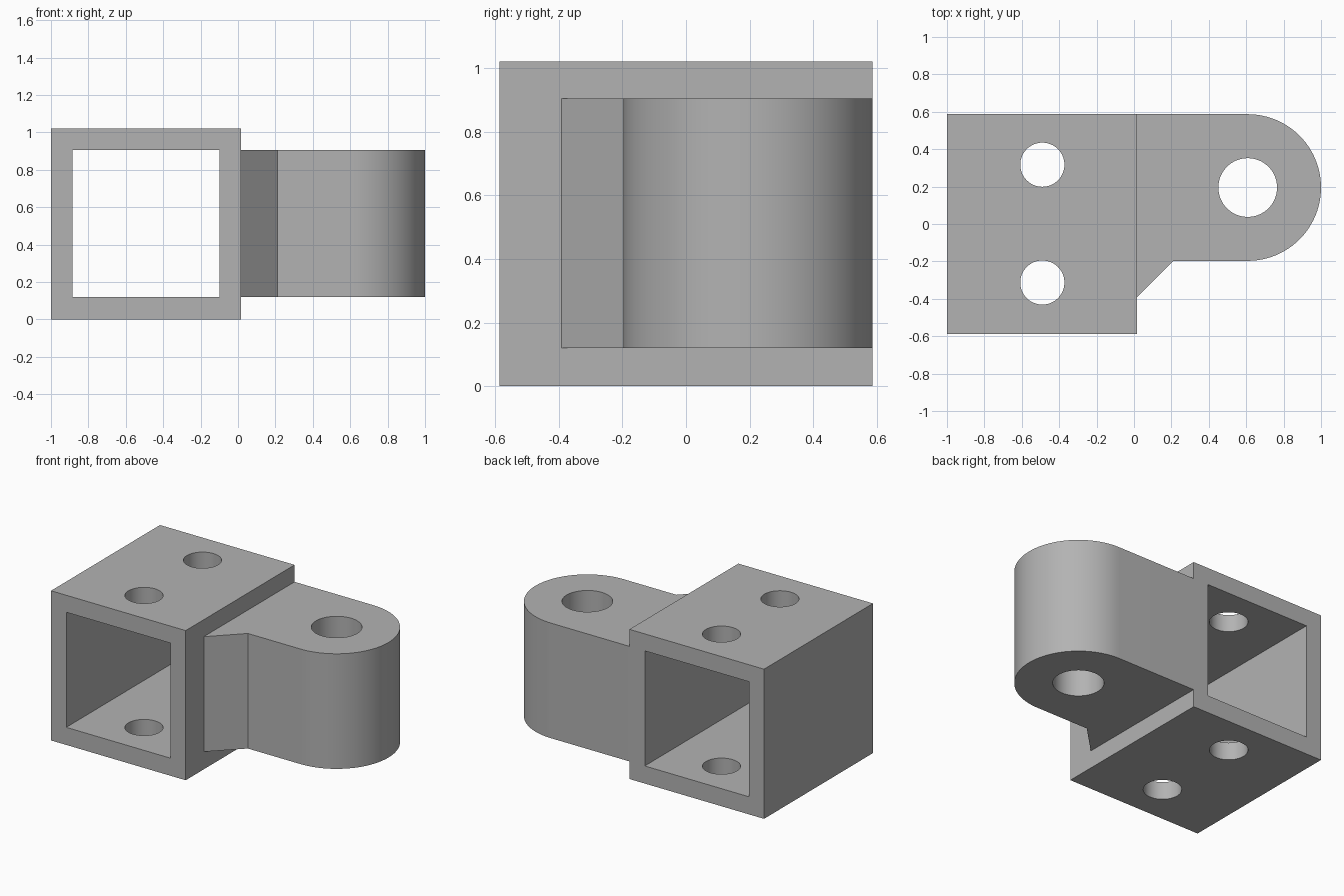
import bpy, bmesh, math
from mathutils import Matrix

cube = bpy.data.objects.get("Cube")
if cube:
    bpy.data.objects.remove(cube, do_unlink=True)

grey = bpy.data.materials.new("plain grey")
grey.use_nodes = True
colour = (0.45, 0.45, 0.45, 1)
grey.diffuse_color = colour
grey.node_tree.nodes["Principled BSDF"].inputs["Base Color"].default_value = colour

HALF = 0.587                 # half the tube length
WALL_X = 0.016               # outer wall that carries the lug
LUG_X, LUG_Y, LUG_R = 0.608, 0.195, 0.392
LUG_LOW, LUG_HIGH = 0.12, 0.905


def finish(name, bm):
    bmesh.ops.recalc_face_normals(bm, faces=bm.faces)
    mesh = bpy.data.meshes.new(name)
    bm.to_mesh(mesh)
    bm.free()
    mesh.materials.append(grey)
    obj = bpy.data.objects.new(name, mesh)
    bpy.context.collection.objects.link(obj)
    return obj


def block(name, x0, x1, half_y, z0, z1):
    bm = bmesh.new()
    bmesh.ops.create_cube(bm, size=1)
    bmesh.ops.scale(bm, vec=(x1 - x0, 2 * half_y, z1 - z0), verts=bm.verts)
    bmesh.ops.translate(bm, vec=((x0 + x1) / 2, 0, (z0 + z1) / 2), verts=bm.verts)
    return finish(name, bm)


def pin(name, x, y, radius):
    bm = bmesh.new()
    bmesh.ops.create_cone(bm, cap_ends=True, segments=64, radius1=radius,
                          radius2=radius, depth=2,
                          matrix=Matrix.Translation((x, y, 0.5)))
    return finish(name, bm)


def extrude_outline(name, points, z0, z1):
    bm = bmesh.new()
    face = bm.faces.new([bm.verts.new((x, y, z0)) for x, y in points])
    top = bmesh.ops.extrude_face_region(bm, geom=[face])["geom"]
    verts = [v for v in top if isinstance(v, bmesh.types.BMVert)]
    bmesh.ops.translate(bm, vec=(0, 0, z1 - z0), verts=verts)
    return finish(name, bm)


def select_only(obj):
    bpy.ops.object.select_all(action="DESELECT")
    obj.select_set(True)
    bpy.context.view_layer.objects.active = obj


def cut(obj, cutter):
    select_only(obj)
    mod = obj.modifiers.new("cut", "BOOLEAN")
    mod.operation = "DIFFERENCE"
    mod.solver = "EXACT"
    mod.object = cutter
    bpy.ops.object.modifier_apply(modifier=mod.name)
    bpy.data.objects.remove(cutter, do_unlink=True)


# Square tube, open at front and back, with two bolt holes through it
tube = block("square_tube", -1, WALL_X, HALF, 0, 1.021)
cut(tube, block("bore_cutter", -0.885, -0.1, 1, LUG_LOW, LUG_HIGH))
for y in (-0.313, 0.317):
    cut(tube, pin("bolt_cutter", -0.49, y, 0.118))

# Rounded lug with a chamfered gusset at its root and a pivot hole
outline = [(WALL_X, HALF), (WALL_X, -0.392), (0.212, LUG_Y - LUG_R)]
for i in range(49):
    a = math.pi * (i / 48 - 0.5)
    outline.append((LUG_X + LUG_R * math.cos(a), LUG_Y + LUG_R * math.sin(a)))
lug = extrude_outline("pivot_lug", outline, LUG_LOW, LUG_HIGH)
cut(lug, pin("pivot_cutter", LUG_X, LUG_Y, 0.157))

# Smooth the curved walls, keep the edges sharp
for part in (tube, lug):
    select_only(part)
    bpy.ops.object.shade_smooth_by_angle(angle=math.radians(30))
